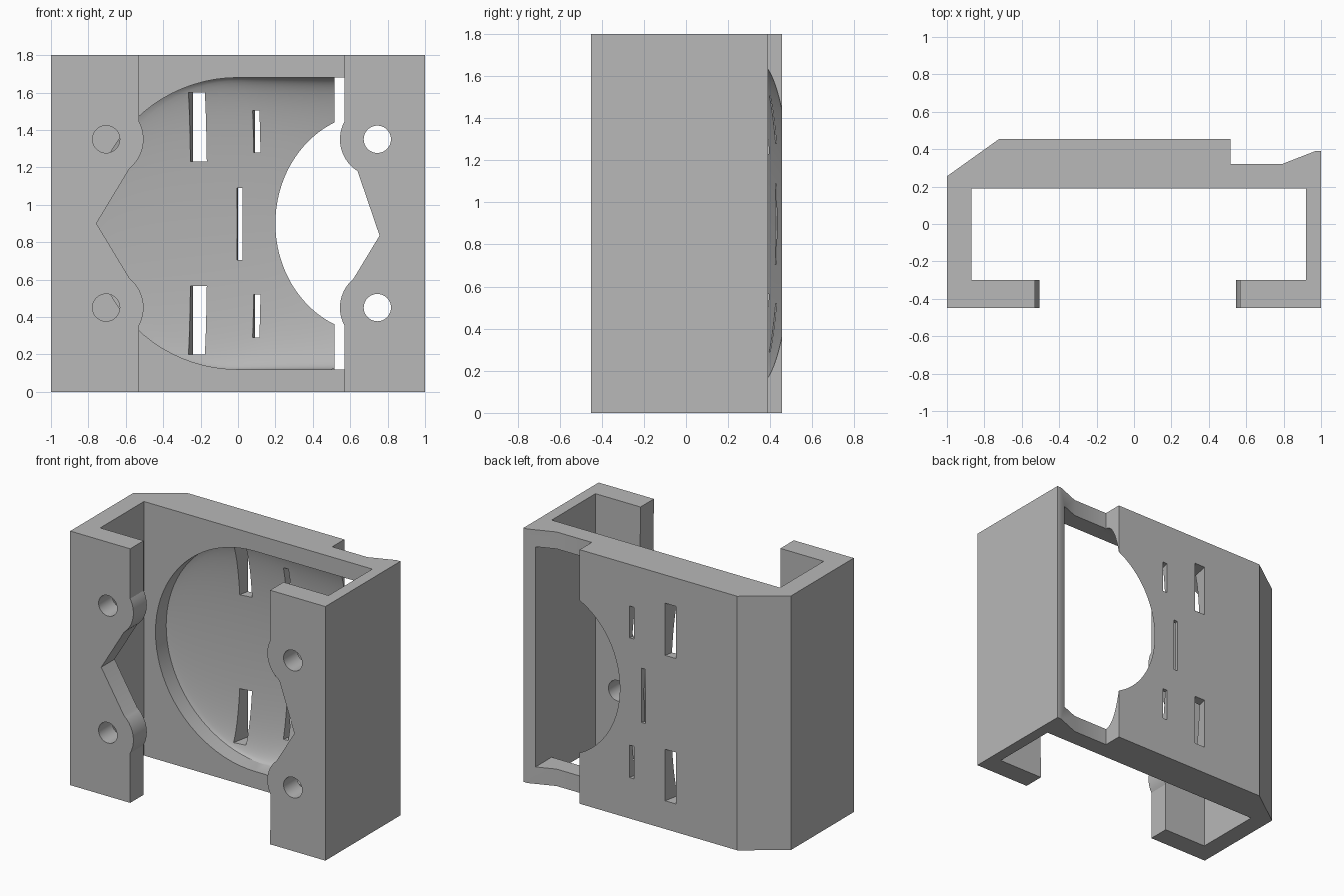
import bpy, bmesh
from math import sin, cos, pi, radians
from mathutils import Vector

cube = bpy.data.objects.get("Cube")
if cube:
    bpy.data.objects.remove(cube, do_unlink=True)

grey = bpy.data.materials.new("plain_grey")
grey.use_nodes = True
grey.diffuse_color = (0.48, 0.48, 0.48, 1)
grey.node_tree.nodes["Principled BSDF"].inputs["Base Color"].default_value = grey.diffuse_color

MID = 0.9  # mid height
TOP = 1.8


def loft(name, rings):
    """Closed solid through a list of matching point rings."""
    bm = bmesh.new()
    rows = [[bm.verts.new(p) for p in ring] for ring in rings]
    n = len(rows[0])
    for a, b in zip(rows, rows[1:]):
        for i in range(n):
            j = (i + 1) % n
            bm.faces.new((a[i], a[j], b[j], b[i]))
    bm.faces.new(rows[0])
    bm.faces.new(rows[-1])
    bmesh.ops.recalc_face_normals(bm, faces=bm.faces)
    mesh = bpy.data.meshes.new(name)
    bm.to_mesh(mesh)
    bm.free()
    mesh.materials.append(grey)
    ob = bpy.data.objects.new(name, mesh)
    bpy.context.collection.objects.link(ob)
    return ob


def prism_y(name, pts, y0, y1, shear=0.0):
    """Extrude an xz outline along y, optionally leaning in x."""
    return loft(name, [[(x, y0, z) for x, z in pts],
                       [(x + shear * (y1 - y0), y1, z) for x, z in pts]])


def rect(x0, x1, z0, z1):
    return [(x0, z0), (x1, z0), (x1, z1), (x0, z1)]


def circle(cx, cz, r, n=40):
    return [(cx + r * cos(2 * pi * i / n), cz + r * sin(2 * pi * i / n)) for i in range(n)]


def cut(target, cutters):
    bpy.context.view_layer.objects.active = target
    for c in cutters:
        m = target.modifiers.new("cut", 'BOOLEAN')
        m.operation, m.solver, m.object = 'DIFFERENCE', 'EXACT', c
        bpy.ops.object.modifier_apply(modifier=m.name)
        bpy.data.objects.remove(c, do_unlink=True)


def smooth(ob):
    bpy.ops.object.select_all(action='DESELECT')
    ob.select_set(True)
    bpy.context.view_layer.objects.active = ob
    bpy.ops.object.shade_smooth_by_angle(angle=radians(25))


# Back plate and side walls as one extruded profile
profile = [(-1, -.45), (-.87, -.45), (-.87, .19), (.92, .19), (.92, -.45), (1, -.45),
           (1, .39), (.97, .39), (.79, .32), (.515, .32), (.515, .455), (-.72, .455), (-1, .255)]
body = loft("bracket_body", [[(x, y, z) for x, y in profile] for z in (0, TOP)])

# Bowl recess: a round-ended outline blending into an oval opening at the back
R, END_X = 0.78, 0.73


def outline_point(deg):
    if deg < 130:
        return END_X * (130 - deg) / 40, MID + R
    if deg > 230:
        return END_X * (deg - 230) / 40, MID - R
    a = pi / 2 + (deg - 130) / 100 * pi
    return R * cos(a), MID + R * sin(a)


angles = [90 + 2.5 * i for i in range(73)]
outer = [outline_point(d) for d in angles]
oval = [(END_X + .53 * cos(radians(d)), MID + .59 * sin(radians(d))) for d in angles]
rings = [[(x, .1, z) for x, z in outer]]
steps = 14
for s in range(steps + 1):
    t = (s / steps) ** 1.6
    ring = []
    for (x, z), (u, w) in zip(outer, oval):
        power = .9 - .5 * min(1, (x + R) / 1.3)
        ring.append((x + (u - x) * t, .31 + .145 * t ** power, z + (w - z) * t))
    rings.append(ring)
rings.append([(x, .55, z) for x, z in oval])
cutters = [loft("bowl_cutter", rings)]

# Side opening and the leaning vent slots
cutters.append(prism_y("opening_cutter", rect(.515, .92, .12, MID + R), .1, .6))
slots = [(-.24, -.155, 1.23, 1.6), (-.24, -.155, .2, .565), (0, .03, .705, 1.09),
         (.09, .125, 1.28, 1.505), (.09, .125, .29, .52)]
LEAN = 0.2
for x0, x1, z0, z1 in slots:
    shift = LEAN * (.455 - .2)
    cutters.append(prism_y("slot_cutter", rect(x0 - shift, x1 - shift, z0, z1), .2, .55, LEAN))
cut(body, cutters)
smooth(body)


# Front flanges: rounded lobes around the screw holes, notch in between
def flange(name, side, wall_x, hole_x, edge_x, tip, low_end, high_end):
    def lobe(cz, a0, a1):
        return [(hole_x + side * .2 * cos(radians(a0 + (a1 - a0) * i / 14)),
                 cz + .2 * sin(radians(a0 + (a1 - a0) * i / 14))) for i in range(15)]
    pts = [(wall_x, 0), (edge_x, 0)] + lobe(.45, -29, low_end) + [tip]
    pts += lobe(1.35, -high_end, 29) + [(edge_x, TOP), (wall_x, TOP)]
    ob = prism_y(name, pts, -.45, -.3)
    cut(ob, [prism_y("hole_cutter", circle(hole_x, z, .073), -.6, -.2) for z in (.45, 1.35)])
    smooth(ob)


flange("right_flange", 1, -.87, -.705, -.53, (-.757, MID), 51, 51)
flange("left_flange", -1, .92, .745, .567, (.757, .835), 50, 58)
